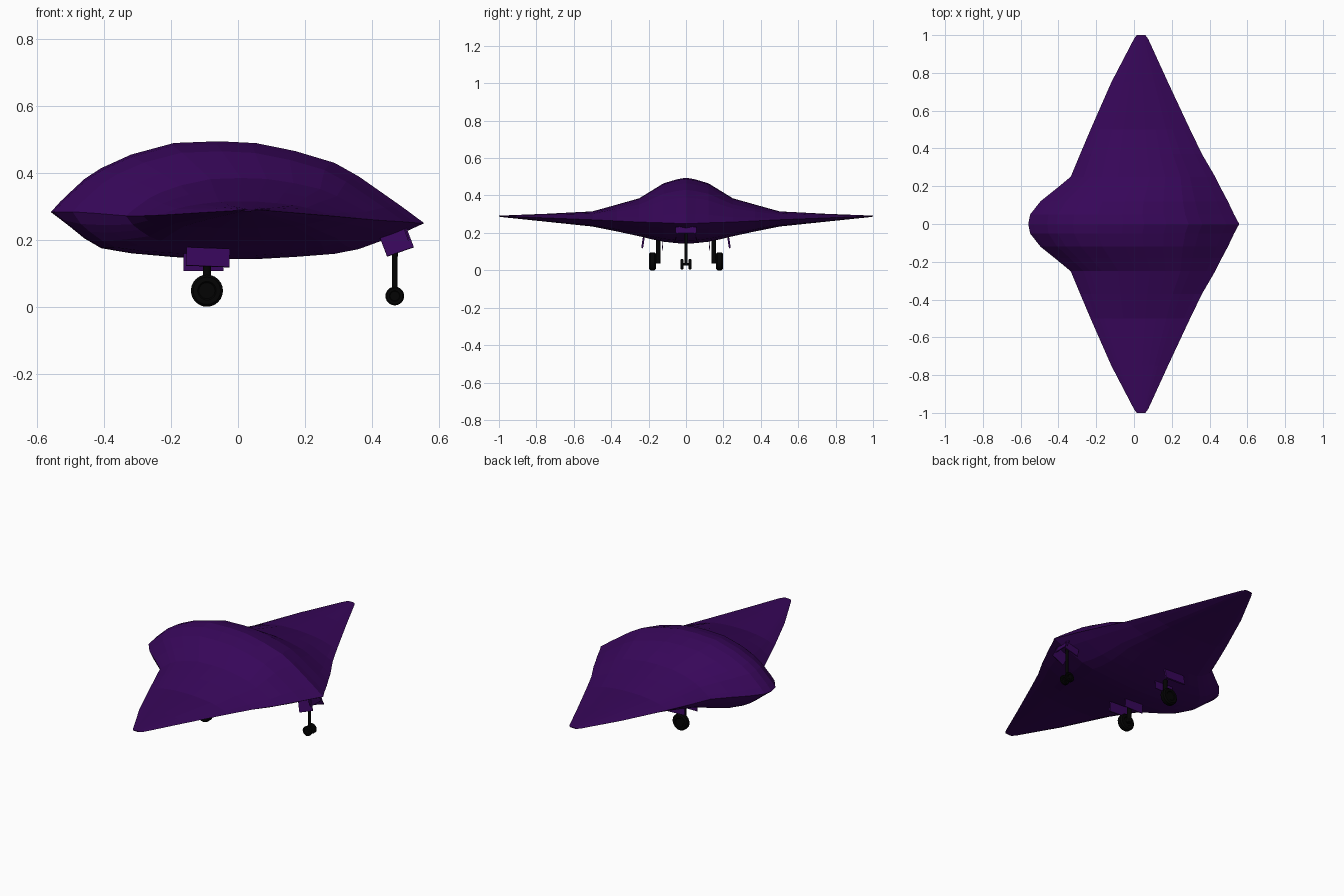
import bpy, bmesh, math
from mathutils import Matrix, Vector

if "Cube" in bpy.data.objects:
    bpy.data.objects.remove(bpy.data.objects["Cube"])


def material(name, rgb):
    m = bpy.data.materials.new(name)
    m.diffuse_color = (*rgb, 1)
    m.use_nodes = True
    m.node_tree.nodes["Principled BSDF"].inputs["Base Color"].default_value = m.diffuse_color
    return m


PURPLE = material("purple skin", (0.038, 0.002, 0.1))
BLACK = material("black gear", (0.001, 0.001, 0.001))


def finish(name, bm, mat, smooth=False):
    bmesh.ops.recalc_face_normals(bm, faces=bm.faces)
    me = bpy.data.meshes.new(name)
    bm.to_mesh(me)
    bm.free()
    me.materials.append(mat)
    ob = bpy.data.objects.new(name, me)
    bpy.context.collection.objects.link(ob)
    if smooth:
        bpy.context.view_layer.objects.active = ob
        ob.select_set(True)
        bpy.ops.object.shade_smooth_by_angle(angle=math.radians(35))
        ob.select_set(False)
    return ob


def rod(name, a, b, r, sides=12):
    a, b = Vector(a), Vector(b)
    d = b - a
    bm = bmesh.new()
    bmesh.ops.create_cone(bm, cap_ends=True, segments=sides, radius1=r, radius2=r, depth=d.length,
                          matrix=Matrix.Translation((a + b) / 2) @ d.to_track_quat('Z', 'Y').to_matrix().to_4x4())
    return finish(name, bm, BLACK, True)


def panel(name, loc, size, rx=0.0, ry=0.0):
    bm = bmesh.new()
    mat = (Matrix.Translation(loc) @ Matrix.Rotation(rx, 4, 'X') @ Matrix.Rotation(ry, 4, 'Y')
           @ Matrix.Diagonal((*size, 1)))
    bmesh.ops.create_cube(bm, size=1, matrix=mat)
    return finish(name, bm, PURPLE)


def wheel(name, loc, r, w, sides=24):
    # tyre section (radius, width) with a slightly recessed hub
    prof = [(0, -.4), (.5, -.4), (.58, -.5), (.85, -.5), (1, -.28),
            (1, .28), (.85, .5), (.58, .5), (.5, .4), (0, .4)]
    bm = bmesh.new()
    vs = [bm.verts.new((p * r, q * w, 0)) for p, q in prof]
    es = [bm.edges.new(e) for e in zip(vs, vs[1:])]
    bmesh.ops.spin(bm, geom=vs + es, cent=(0, 0, 0), axis=(0, 1, 0), angle=math.tau, steps=sides)
    bmesh.ops.remove_doubles(bm, verts=bm.verts, dist=1e-5)
    bmesh.ops.translate(bm, vec=loc, verts=bm.verts)
    return finish(name, bm, BLACK, True)


# Flying-wing body: chord fraction, upper and lower fullness
T = [0, .025, .054, .09, .135, .215, .33, .45, .55, .655, .76, .825, .94, 1]
UP = [0, .14, .28, .45, .6, .79, .96, 1, .99, .9, .76, .59, .21, 0]
LOW = [0, .16, .35, .6, .82, .92, .98, 1, .97, .89, .79, .66, .26, 0]
# span y, trailing x, leading x, trailing z, leading z, top z, bottom z, tail roundness
STATIONS = [
    (0, -.56, .557, .283, .25, .495, .142, 1),
    (.05, -.55, .53, .284, .251, .486, .145, .9),
    (.12, -.495, .497, .284, .254, .465, .153, .65),
    (.18, -.42, .465, .279, .256, .428, .165, .6),
    (.25, -.335, .43, .272, .258, .385, .182, .65),
    (.37, -.285, .36, .272, .264, .351, .208, .8),
    (.5, -.23, .297, .274, .27, .315, .234, 1),
    (.75, -.12, .18, .281, .28, .302, .26, 1),
    (.98, .0, .075, .288, .289, .293, .284, 1),
    (1.0, .015, .06, .289, .29, .292, .287, 1),
]


def ring(bm, st, sign):
    y, x0, x1, z0, z1, top, bot, power = st
    mid = z0 + (z1 - z0) * .45

    def point(i, f, peak):
        t = T[i]
        z = z0 + (z1 - z0) * t + (peak - mid) * f
        return bm.verts.new((x0 + (x1 - x0) * t, sign * y, z))

    n = len(T)
    return ([point(i, UP[i], top) for i in range(n)]
            + [point(i, LOW[i] ** (power if T[i] < .3 else 1), bot) for i in range(n - 2, 0, -1)])


bm = bmesh.new()
rings = [ring(bm, s, -1) for s in reversed(STATIONS[1:])] + [ring(bm, s, 1) for s in STATIONS]
for a, b in zip(rings, rings[1:]):
    for i in range(len(a)):
        j = (i + 1) % len(a)
        bm.faces.new((a[i], a[j], b[j], b[i]))
bm.faces.new(rings[0])
bm.faces.new(rings[-1])
finish("flying_wing_body", bm, PURPLE)

for s, side in ((-1, "right"), (1, "left")):
    # Main landing gear
    wheel(f"main_wheel_{side}", (-.093, s * .179, .048), .048, .037)
    rod(f"main_strut_{side}", (-.093, s * .149, .035), (-.093, s * .149, .24), .012)
    rod(f"main_axle_{side}", (-.093, s * .14, .048), (-.093, s * .19, .048), .012)
    # Main gear doors
    panel(f"main_outer_door_{side}", (-.09, s * .23, .148), (.13, .01, .055), s * .15, .04)
    panel(f"main_inner_door_{side}", (-.103, s * .125, .133), (.12, .004, .052), s * .08, 0)
    # Nose gear wheels and doors
    wheel(f"nose_wheel_{side}", (.469, s * .021, .032), .028, .017)
    panel(f"nose_door_{side}", (.475, s * .048, .193), (.085, .005, .064), s * .3, -.35)

# Nose gear leg, axle and front door plate
rod("nose_strut", (.469, 0, .025), (.469, 0, .16), .008)
rod("nose_upper_strut", (.469, 0, .15), (.469, 0, .24), .009)
rod("nose_axle", (.469, -.025, .032), (.469, .025, .032), .007)
panel("nose_front_door", (.505, 0, .215), (.005, .11, .035), 0, -.35)
